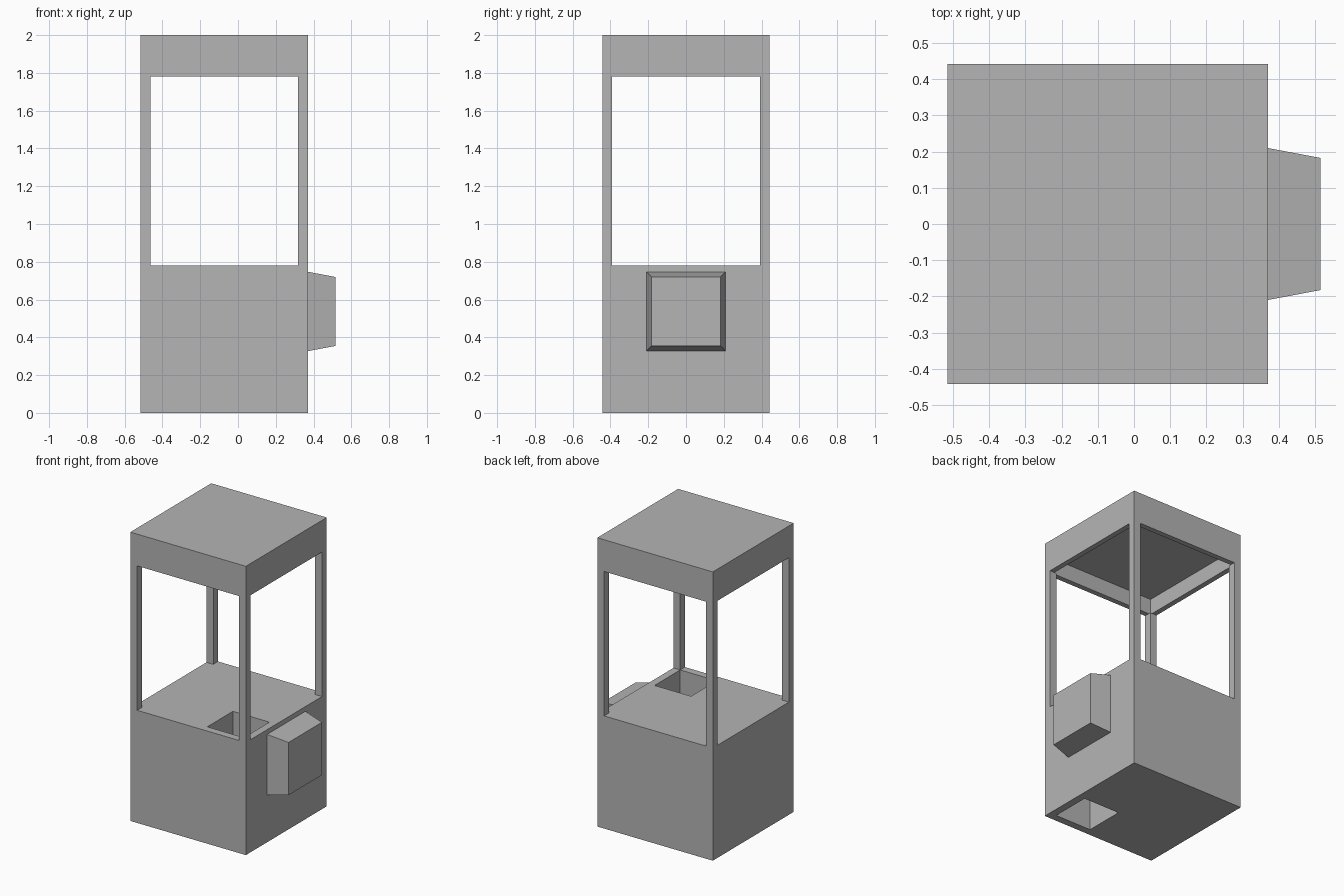
import bpy
import bmesh
from mathutils import Vector

if "Cube" in bpy.data.objects:
    bpy.data.objects.remove(bpy.data.objects["Cube"], do_unlink=True)

# Main dimensions
LEFT, RIGHT, HALF = -0.515, 0.37, 0.4425
SILL, LINTEL, CEILING, TOP = 0.78, 1.78, 1.89, 2.0
POST = 0.052

grey = bpy.data.materials.new("plain grey")
grey.use_nodes = True
colour = (0.46, 0.46, 0.46, 1)
grey.diffuse_color = colour
grey.node_tree.nodes["Principled BSDF"].inputs["Base Color"].default_value = colour


def box(name, low, high, shape=None):
    """Box between two corners; shape may edit its bmesh."""
    low, high = Vector(low), Vector(high)
    bm = bmesh.new()
    bmesh.ops.create_cube(bm, size=1)
    bmesh.ops.scale(bm, vec=high - low, verts=bm.verts)
    bmesh.ops.translate(bm, vec=(low + high) / 2, verts=bm.verts)
    bm.normal_update()
    if shape:
        shape(bm)
    mesh = bpy.data.meshes.new(name)
    bm.to_mesh(mesh)
    bm.free()
    mesh.materials.append(grey)
    obj = bpy.data.objects.new(name, mesh)
    bpy.context.collection.objects.link(obj)
    return obj


def face_towards(bm, direction):
    return max(bm.faces, key=lambda f: f.normal.dot(Vector(direction)))


# Solid lower cabinet with a chute running right through it
base = box("cabinet_base", (LEFT, -HALF, 0), (RIGHT, HALF, SILL))
cutter = box("chute_cutter", (0.038, -HALF + POST, -0.1),
             (RIGHT - POST, -0.11, SILL + 0.1))
cutter.hide_render = True
cut = base.modifiers.new("chute", "BOOLEAN")
cut.operation = "DIFFERENCE"
cut.solver = "EXACT"
cut.object = cutter
bpy.context.view_layer.objects.active = base
bpy.ops.object.modifier_apply(modifier=cut.name)
bpy.data.objects.remove(cutter, do_unlink=True)


# Corner posts, open at both ends where they meet the cabinet and the roof
def remove_caps(bm):
    caps = [f for f in bm.faces if abs(f.normal.z) > 0.9]
    bmesh.ops.delete(bm, geom=caps, context="FACES_ONLY")


for side, x in (("right", LEFT), ("left", RIGHT - POST)):
    for end, y in (("front", -HALF), ("back", HALF - POST)):
        box(f"{end}_{side}_post", (x, y, SILL), (x + POST, y + POST, LINTEL),
            remove_caps)


# Roof with a recessed ceiling
def recess_ceiling(bm):
    under = face_towards(bm, (0, 0, -1))
    bmesh.ops.inset_region(bm, faces=[under], thickness=POST)
    result = bmesh.ops.extrude_face_region(bm, geom=[under])
    lifted = [v for v in result["geom"] if isinstance(v, bmesh.types.BMVert)]
    bmesh.ops.translate(bm, vec=(0, 0, CEILING - LINTEL), verts=lifted)
    if under.is_valid:
        bmesh.ops.delete(bm, geom=[under], context="FACES_ONLY")
    bmesh.ops.recalc_face_normals(bm, faces=bm.faces)


box("roof", (LEFT, -HALF, LINTEL), (RIGHT, HALF, TOP), recess_ceiling)


# Tapered box on the side of the cabinet
def taper(bm):
    end = face_towards(bm, (1, 0, 0))
    centre = end.calc_center_median()
    for v in end.verts:
        v.co.yz = centre.yz + (v.co.yz - centre.yz) * 0.87


box("side_box", (RIGHT, -0.21, 0.327), (0.515, 0.21, 0.747), taper)
